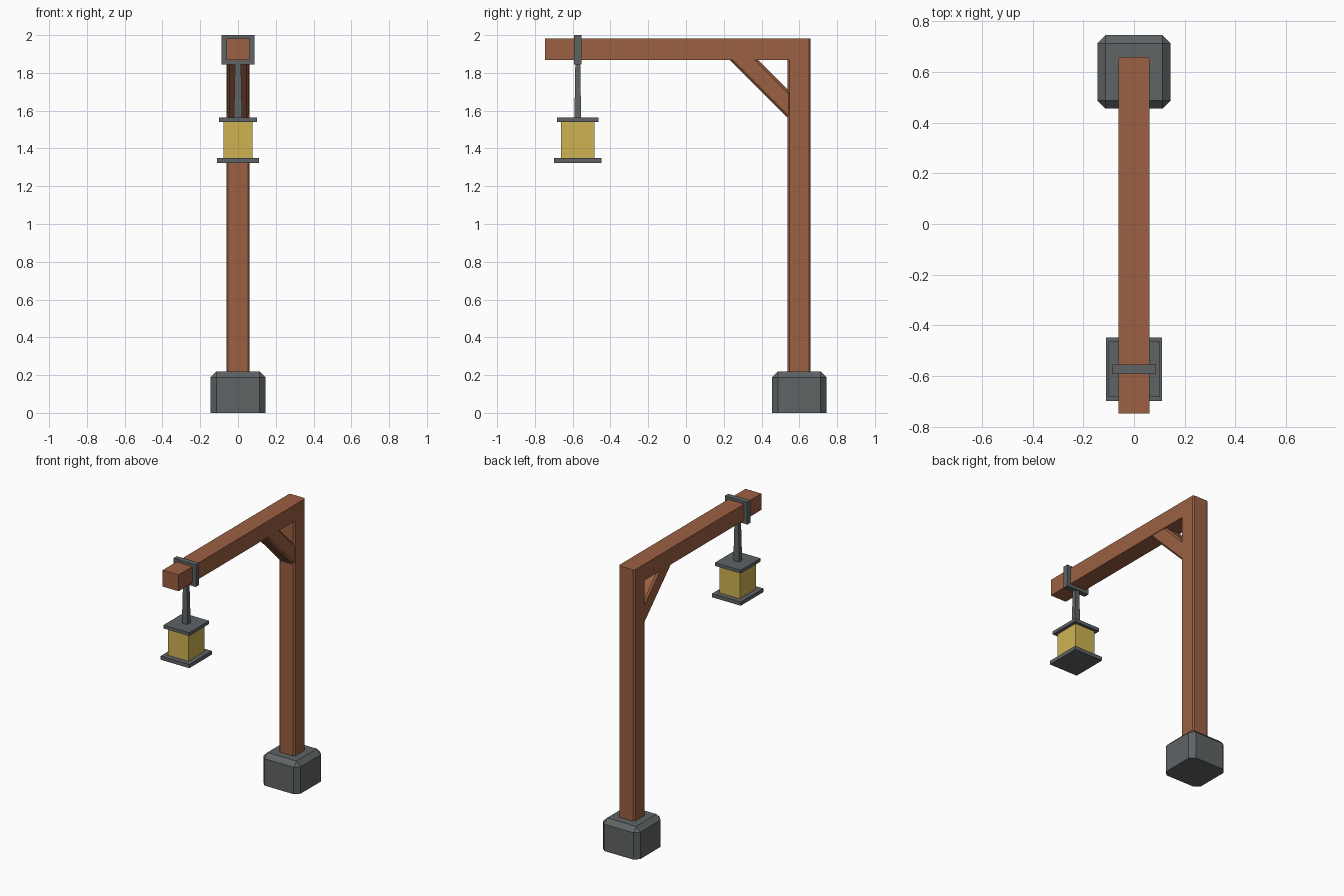
import bpy, bmesh
from mathutils import Matrix

if "Cube" in bpy.data.objects:
    bpy.data.objects.remove(bpy.data.objects["Cube"])


def mat(name, col):
    m = bpy.data.materials.new(name)
    m.diffuse_color = (*col, 1)
    m.use_nodes = True
    m.node_tree.nodes["Principled BSDF"].inputs["Base Color"].default_value = m.diffuse_color
    return m


WOOD = mat("brown wood", (0.33, 0.118, 0.055))
METAL = mat("dark grey", (0.115, 0.126, 0.131))
GLASS = mat("yellow glow", (0.62, 0.45, 0.085))


def finish(bm, name, material):
    bmesh.ops.recalc_face_normals(bm, faces=bm.faces)
    me = bpy.data.meshes.new(name)
    bm.to_mesh(me)
    bm.free()
    me.materials.append(material)
    ob = bpy.data.objects.new(name, me)
    bpy.context.collection.objects.link(ob)
    return ob


def box(name, material, hx, y0, y1, z0, z1, bevel=0, pick=None, taper=1):
    """Box centred on x; bevels the edges chosen by pick, tapers the top."""
    bm = bmesh.new()
    bmesh.ops.create_cube(bm, size=1)
    for v in bm.verts:
        t = taper if v.co.z > 0 else 1
        v.co = (v.co.x * 2 * hx * t,
                (y0 + y1) / 2 + v.co.y * (y1 - y0) * t,
                (z0 + z1) / 2 + v.co.z * (z1 - z0))
    if bevel:
        edges = [e for e in bm.edges if pick(e)]
        bmesh.ops.bevel(bm, geom=edges, offset=bevel, segments=1,
                        affect='EDGES', profile=0.5)
    return finish(bm, name, material)


def upright(e):
    return abs(e.verts[0].co.z - e.verts[1].co.z) > 0.01


# Stone foot: every edge but the bottom ones chamfered
box("stone_foot", METAL, 0.145, 0.455, 0.745, 0, 0.22, 0.032,
    lambda e: max(v.co.z for v in e.verts) > 0.1)

# Post and arm
box("post", WOOD, 0.062, 0.537, 0.66, 0.15, 1.982, 0.01, upright)
box("arm", WOOD, 0.062, -0.747, 0.55, 1.868, 1.982)

# Diagonal brace: chamfered parallelogram bar, ends sunk into arm and post
bm = bmesh.new()
profile = [(0.22, 1.88), (0.547, 1.553), (0.547, 1.703), (0.37, 1.88)]
a = [bm.verts.new((-0.058, y, z)) for y, z in profile]
b = [bm.verts.new((0.058, y, z)) for y, z in profile]
bm.faces.new(a)
bm.faces.new(b[::-1])
for i in range(4):
    j = (i + 1) % 4
    bm.faces.new((a[i], b[i], b[j], a[j]))
bmesh.ops.recalc_face_normals(bm, faces=bm.faces)
diag = [e for e in bm.edges
        if abs(e.verts[0].co.y - e.verts[1].co.y) > 0.1]
bmesh.ops.bevel(bm, geom=diag, offset=0.012, segments=1, affect='EDGES', profile=0.5)
finish(bm, "brace", WOOD)

# Lantern: collar, hanger, cap, glass, tray
C = -0.573
box("collar", METAL, 0.087, C - 0.019, C + 0.019, 1.845, 2.0)
box("hanger", METAL, 0.022, C - 0.018, C + 0.018, 1.55, 1.85, taper=0.72)
box("lantern_cap", METAL, 0.1, C - 0.11, C + 0.11, 1.54, 1.563)
box("lantern_glass", GLASS, 0.078, C - 0.089, C + 0.089, 1.345, 1.545)
box("lantern_tray", METAL, 0.111, C - 0.125, C + 0.125, 1.323, 1.349)
